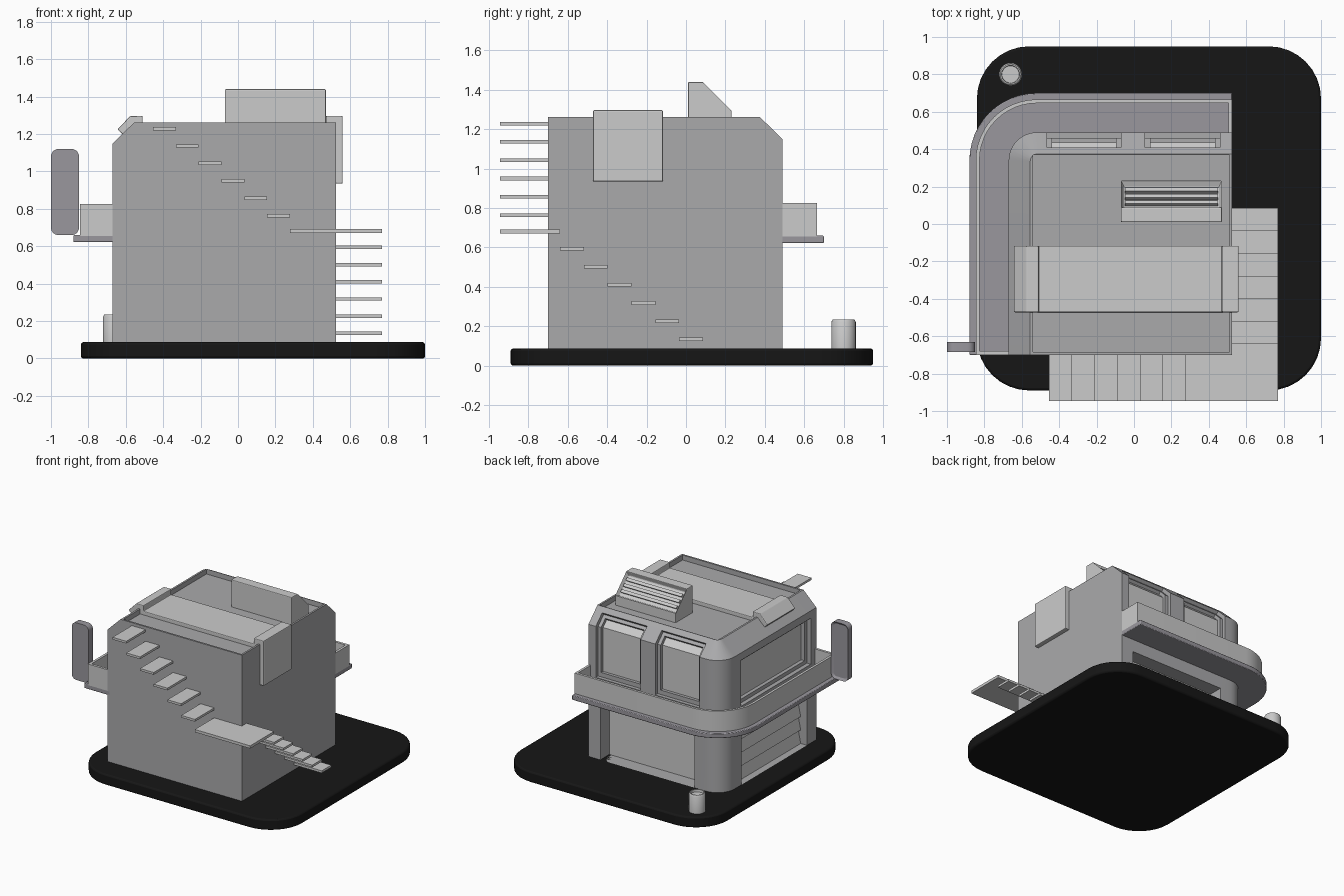
import bpy, bmesh, math
from mathutils import Vector

if "Cube" in bpy.data.objects:
    bpy.data.objects.remove(bpy.data.objects["Cube"])


def material(name, c):
    m = bpy.data.materials.new(name)
    m.diffuse_color = (*c, 1)
    m.use_nodes = True
    m.node_tree.nodes["Principled BSDF"].inputs["Base Color"].default_value = m.diffuse_color
    return m


WALL = material("wall_grey", (0.40, 0.40, 0.41))
TRIM = material("trim_grey", (0.32, 0.31, 0.34))
BLACK = material("black", (0.008, 0.008, 0.008))


def rounded(corners, seg=8):
    """2D outline from (u, v, radius) corners."""
    out, n = [], len(corners)
    for i, (u, v, r) in enumerate(corners):
        p = Vector((u, v))
        if r == 0:
            out.append((u, v))
            continue
        a = (Vector(corners[i - 1][:2]) - p).normalized()
        b = (Vector(corners[(i + 1) % n][:2]) - p).normalized()
        c = p + (a + b) * r
        for k in range(seg + 1):
            t = math.pi / 2 * k / seg
            out.append(tuple(c - b * r * math.cos(t) - a * r * math.sin(t)))
    return out


def finish(name, bm, mat=None, bevel=0, smooth=False):
    bmesh.ops.recalc_face_normals(bm, faces=bm.faces)
    me = bpy.data.meshes.new(name)
    bm.to_mesh(me)
    bm.free()
    ob = bpy.data.objects.new(name, me)
    bpy.context.collection.objects.link(ob)
    if mat:
        me.materials.append(mat)
    if bevel:
        m = ob.modifiers.new("bevel", 'BEVEL')
        m.width, m.segments, m.limit_method = bevel, 2, 'ANGLE'
    if smooth:
        shade(ob)
    return ob


def shade(ob):
    bpy.ops.object.select_all(action='DESELECT')
    ob.select_set(True)
    bpy.context.view_layer.objects.active = ob
    bpy.ops.object.shade_smooth_by_angle(angle=math.radians(30))


def loft(name, loops, **kw):
    bm = bmesh.new()
    rings = [[bm.verts.new(p) for p in lp] for lp in loops]
    for a, b in zip(rings, rings[1:]):
        for i in range(len(a)):
            j = (i + 1) % len(a)
            bm.faces.new((a[i], a[j], b[j], b[i]))
    bm.faces.new(rings[0])
    bm.faces.new(rings[-1])
    return finish(name, bm, **kw)


def prism(name, pts, axis, lo, hi, **kw):
    place = {'x': lambda u, v, w: (w, u, v), 'y': lambda u, v, w: (u, w, v),
             'z': lambda u, v, w: (u, v, w)}[axis]
    return loft(name, [[place(u, v, w) for u, v in pts] for w in (lo, hi)], **kw)


def box(name, x0, x1, y0, y1, z0, z1, **kw):
    return prism(name, [(x0, y0), (x1, y0), (x1, y1), (x0, y1)], 'z', z0, z1, **kw)


def inset_face(ob, direction, width, depth):
    """Sink a panel into the face looking along direction."""
    bm = bmesh.new()
    bm.from_mesh(ob.data)
    d = Vector(direction).normalized()
    f = max(bm.faces, key=lambda f: f.normal.dot(d))
    bmesh.ops.inset_region(bm, faces=[f], thickness=width)
    bmesh.ops.translate(bm, vec=-d * depth, verts=f.verts)
    bm.to_mesh(ob.data)
    bm.free()


def cut(target, cutter):
    cutter.hide_render = True
    m = target.modifiers.new("cut", 'BOOLEAN')
    m.operation, m.solver, m.object = 'DIFFERENCE', 'EXACT', cutter
    bpy.context.view_layer.objects.active = target
    bpy.ops.object.modifier_apply(modifier=m.name)
    bpy.data.objects.remove(cutter)


# ground plate
prism("base_plate", rounded([(-.84, -.89, .28), (1, -.89, .28), (1, .95, .28), (-.84, .95, .28)]),
      'z', 0, .087, mat=BLACK, bevel=.012, smooth=True)

# building shell: rounded back-left corner, chamfered towards the roof
X0, X1, Y0, Y1, R = -.67, .525, -.70, .49, .15


def footprint(inset, r, z):
    pts = rounded([(X0 + inset, Y0, 0), (X1, Y0, 0), (X1, Y1 - inset, 0), (X0 + inset, Y1 - inset, r)])
    return [(u, v, z) for u, v in pts]


body = loft("building", [footprint(0, R, .08), footprint(0, R, 1.15), footprint(.115, .04, 1.262)], mat=WALL)
cut(body, box("c", -.54, .51, -.685, .37, 1.222, 1.5))


# back windows that wrap over the chamfer
def window_profile(d, z0, top):
    yi, s = Y1 - d, 1.64 - d * 1.414
    return [(.65, z0), (yi, z0), (yi, s - yi), (top, s - top), (.65, s - top + .65 - top)]


for side, x0, x1 in (("left", -.465, -.07), ("right", .06, .46)):
    cut(body, prism("c", window_profile(.03, .74, .389), 'x', x0, x1))
    cut(body, prism("c", window_profile(.065, .775, .383), 'x', x0 + .027, x1 - .027))
    a, b = window_profile(.055, .775, .39), window_profile(.075, .775, .376)
    prism("back_window_pane_" + side, a[1:4] + b[3:0:-1], 'x', x0 + .027, x1 - .027)

# side window
cut(body, box("c", -1, -.635, -.63, .26, .72, 1.09))
cut(body, box("c", -1, -.595, -.60, .23, .75, 1.06))
box("side_window_pane", -.605, -.58, -.60, .23, .75, 1.06)

# ground floor openings
cut(body, box("c", -.42, .42, .36, 1, .087, .52))
box("back_door_panel", -.42, .42, .34, .375, .087, .52)
cut(body, box("c", -1, -.57, -.58, .25, .087, .52))
for i in range(4):
    z = .087 + i * .108
    prism("shutter_slat_%d" % i, [(-.615, z), (-.55, z), (-.55, z + .108), (-.592, z + .108)], 'y', -.58, .25)
shade(body)


# balcony around back and left
def path(d, xe, ye):
    cx, cy = X0 + R, Y1 - R
    arc = [(cx - (R + d) * math.sin(t), cy + (R + d) * math.cos(t))
           for t in (math.pi / 2 * k / 12 for k in range(13))]
    return [(xe, Y1 + d)] + arc + [(X0 - d, ye)]


prism("balcony_slab", path(.21, X1, Y0) + path(-.02, X1, Y0)[::-1], 'z', .622, .66,
      mat=TRIM, bevel=.005, smooth=True)
rail = ([(X1, Y1)] + path(.176, X1, Y0) + [(X0, Y0), (X0, Y0 + .02)]
        + path(.156, X1 - .02, Y0 + .02)[::-1] + [(X1 - .02, Y1)])
prism("balcony_rail", rail, 'z', .655, .825, smooth=True)

# cover strip draped across the roof
prism("roof_strip", [(-.645, 1.225), (-.575, 1.297), (-.51, 1.297), (-.51, 1.252), (.47, 1.252),
                     (.47, 1.297), (.56, 1.297), (.56, .935), (.52, .935), (.52, 1.21),
                     (-.54, 1.21), (-.617, 1.197)], 'y', -.472, -.117, bevel=.006)

# roof vent unit with louvres
vent = prism("roof_vent", [(.01, 1.2), (.01, 1.44), (.09, 1.44), (.232, 1.298), (.232, 1.2)], 'x', -.07, .47)
inset_face(vent, (0, 1, 1), .024, .035)
m = vent.modifiers.new("bevel", 'BEVEL')
m.width, m.segments, m.limit_method = .006, 2, 'ANGLE'
for i, t in enumerate((-.034, 0, .034)):
    y, z = .155 + t, 1.363 - t
    prism("vent_louvre_%d" % i, [(y - .012, z + .005), (y + .005, z - .012),
                                 (y - .020, z - .032), (y - .032, z - .020)], 'x', -.048, .448)

# hanging sign board
sign = prism("sign_board", rounded([(-1, .66, .04), (-.85, .66, .04), (-.85, 1.12, .04), (-1, 1.12, .04)], 6),
             'y', -.685, -.63, mat=TRIM)
inset_face(sign, (0, 1, 0), .018, .012)
shade(sign)


# bollard with hollow top
def ring(r, z, n=24):
    return [(-.66 + r * math.cos(math.tau * k / n), .80 + r * math.sin(math.tau * k / n), z) for k in range(n)]


loft("bollard", [ring(*p) for p in ((.062, .08), (.062, .222), (.055, .235), (.048, .235), (.046, .215))],
     smooth=True)

# floating stairs: front flight, landing, side flight
for i in range(6):
    x, z = -.455 + i * .1222, 1.238 - i * .093
    box("front_step_%d" % i, x, x + .1222, -.945, -.69, z - .018, z)
    y, z = -.64 + i * .121, .603 - i * .092
    box("side_step_%d" % i, .515, .77, y, y + .121, z - .018, z)
prism("stair_landing", [(.277, -.945), (.77, -.945), (.77, -.64), (.515, -.64), (.515, -.69), (.277, -.69)],
      'z', .67, .692)
